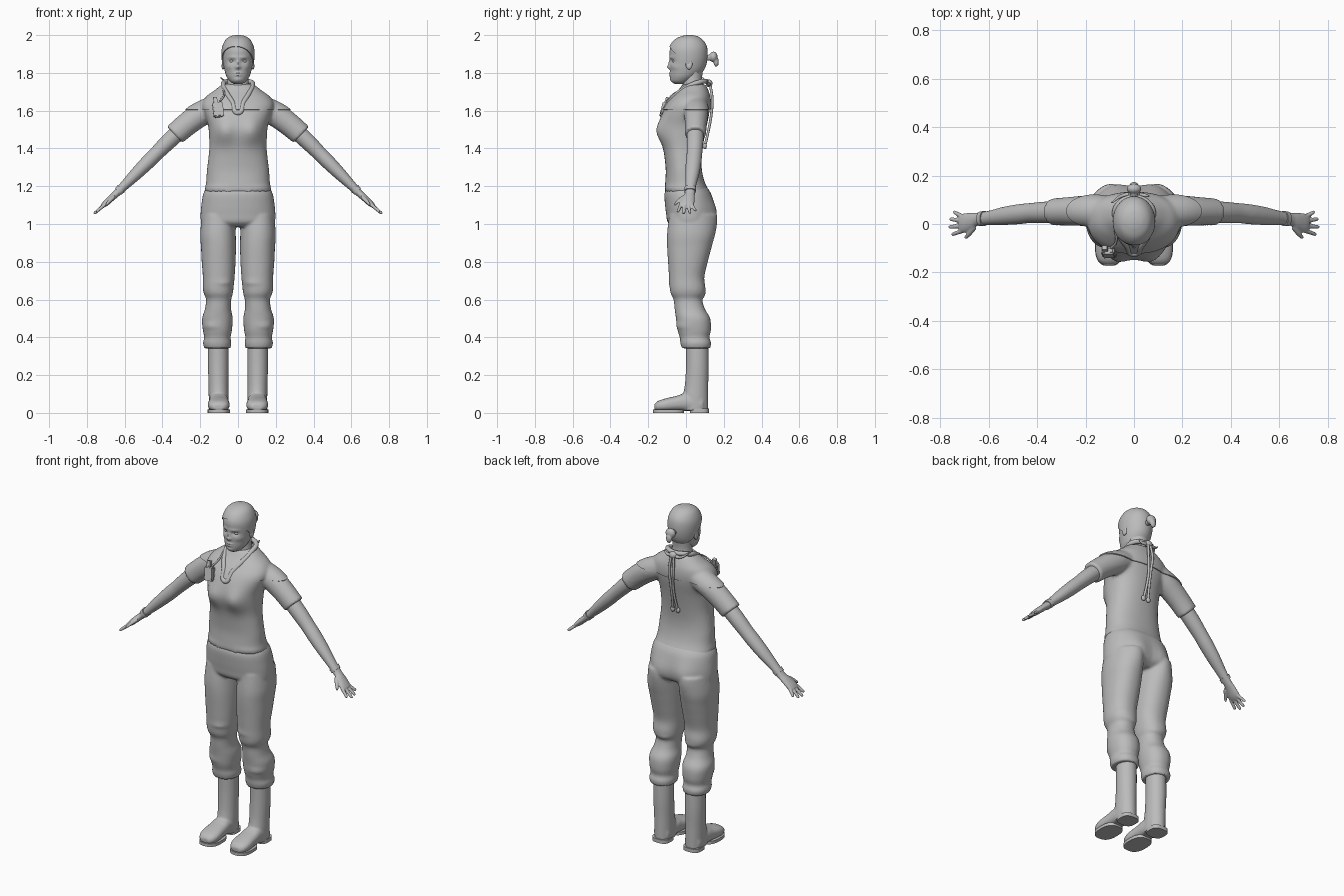
import bpy, bmesh, math
from mathutils import Vector, Matrix

if "Cube" in bpy.data.objects:
    bpy.data.objects.remove(bpy.data.objects["Cube"])

clay = bpy.data.materials.new("plain_grey")
clay.use_nodes = True
clay.diffuse_color = (0.5, 0.5, 0.5, 1)
clay.node_tree.nodes["Principled BSDF"].inputs["Base Color"].default_value = (0.5, 0.5, 0.5, 1)

X, Y, Z = Vector((1, 0, 0)), Vector((0, 1, 0)), Vector((0, 0, 1))
ARM_UP = Vector((0.69, 0, 0.72))


def loft(bm, rings, u=X, v=Y, segs=48, n=2.0, steps=4):
    """Skin smooth cross-sections (x, y, z, radius along u, radius along v)."""
    rows = [Vector(r) for r in rings]
    fine = []
    for i in range(len(rows) - 1):
        a, b, c, d = rows[max(i - 1, 0)], rows[i], rows[i + 1], rows[min(i + 2, len(rows) - 1)]
        for k in range(steps):
            t = k / steps
            fine.append(b + 0.5 * t * (c - a + t * (2 * a - 5 * b + 4 * c - d + t * (3 * (b - c) + d - a))))
    fine.append(rows[-1])
    loops = []
    for r in fine:
        loop = []
        for k in range(segs):
            ang = math.tau * k / segs
            cu, sv = math.cos(ang), math.sin(ang)
            p = Vector(r[:3]) + u * (math.copysign(abs(cu) ** (2 / n), cu) * r[3])
            loop.append(bm.verts.new(p + v * (math.copysign(abs(sv) ** (2 / n), sv) * r[4])))
        loops.append(loop)
    for a, b in zip(loops, loops[1:]):
        for k in range(segs):
            j = (k + 1) % segs
            bm.faces.new((a[k], a[j], b[j], b[k]))
    bm.faces.new(loops[0])
    bm.faces.new(loops[-1])


def upright(rows, s=1):
    """Turn (z, x0, x1, y0, y1) extents into ring data, on side s."""
    return [(s * (a + b) / 2, (c + d) / 2, z, (b - a) / 2, (d - c) / 2) for z, a, b, c, d in rows]


def centred(rows):
    return upright([(z, -w, w, f, b) for z, w, f, b in rows])


def ellipsoid(bm, c, r):
    m = Matrix.Translation(c) @ Matrix.Diagonal((*r, 1))
    bmesh.ops.create_uvsphere(bm, u_segments=24, v_segments=16, radius=1, matrix=m)


def bump(bm, c, r, push):
    for v in bm.verts:
        d = sum(((v.co[i] - c[i]) / r[i]) ** 2 for i in range(3))
        if d < 9:
            v.co += Vector(push) * math.exp(-d)


def finish(name, bm, voxel=0, smooth=0, thick=0):
    bmesh.ops.recalc_face_normals(bm, faces=bm.faces)
    mesh = bpy.data.meshes.new(name)
    bm.to_mesh(mesh)
    bm.free()
    ob = bpy.data.objects.new(name, mesh)
    bpy.context.scene.collection.objects.link(ob)
    if voxel:
        mod = ob.modifiers.new("blend", "REMESH")
        mod.mode, mod.voxel_size = "VOXEL", voxel
    if smooth:
        mod = ob.modifiers.new("soften", "SMOOTH")
        mod.factor, mod.iterations = 0.5, smooth
    if thick:
        mod = ob.modifiers.new("thickness", "SOLIDIFY")
        mod.thickness, mod.offset = thick, -1
    deps = bpy.context.evaluated_depsgraph_get()
    ob.data = bpy.data.meshes.new_from_object(ob.evaluated_get(deps))
    ob.modifiers.clear()
    ob.data.materials.clear()
    ob.data.materials.append(clay)
    bpy.ops.object.select_all(action="DESELECT")
    ob.select_set(True)
    bpy.context.view_layer.objects.active = ob
    bpy.ops.object.shade_smooth_by_angle(angle=math.radians(45))
    return ob


def cord(name, pts, depth, cyclic=False, taper=1.0):
    cu = bpy.data.curves.new(name, "CURVE")
    cu.dimensions, cu.bevel_depth, cu.use_fill_caps = "3D", depth, True
    sp = cu.splines.new("BEZIER")
    sp.bezier_points.add(len(pts) - 1)
    sp.use_cyclic_u = cyclic
    for i, (bp, p) in enumerate(zip(sp.bezier_points, pts)):
        bp.co, bp.handle_left_type, bp.handle_right_type = p, "AUTO", "AUTO"
        bp.radius = 1 + (taper - 1) * i / (len(pts) - 1)
    cu.materials.append(clay)
    bpy.context.scene.collection.objects.link(bpy.data.objects.new(name, cu))


# Shirt with short sleeves
bm = bmesh.new()
loft(bm, centred([(1.17, .178, -.113, .125), (1.22, .169, -.11, .1), (1.28, .165, -.107, .085),
                  (1.34, .158, -.112, .082), (1.4, .152, -.12, .088), (1.46, .153, -.13, .098),
                  (1.52, .158, -.135, .11), (1.58, .175, -.126, .122), (1.63, .185, -.102, .127),
                  (1.67, .165, -.068, .124), (1.7, .125, -.04, .115), (1.735, .08, -.015, .1)]), n=2.3)
for s in (1, -1):
    loft(bm, [(s * .1, .05, 1.63, .06, .06), (s * .17, .054, 1.595, .064, .065), (s * .22, .054, 1.565, .062, .065),
              (s * .28, .052, 1.52, .058, .062), (s * .335, .05, 1.472, .056, .06)],
         u=Y, v=Vector((s * ARM_UP.x, 0, ARM_UP.z)))
    bump(bm, (s * .075, -.13, 1.49), (.06, .1, .065), (0, -.032, 0))
    bump(bm, (s * .13, -.1, 1.19), (.08, .1, .012), (s * .004, -.005, 0))
shirt = finish("shirt", bm, .009, 5)

# Shoulder yoke, a raised layer over the shirt
bm = bmesh.new()
bm.from_mesh(shirt.data)
bm.normal_update()
for v in bm.verts:
    v.co += v.normal * .006
bmesh.ops.bisect_plane(bm, geom=bm.verts[:] + bm.edges[:] + bm.faces[:], plane_co=(0, 0, 1.607),
                       plane_no=Z, clear_inner=True)
finish("shoulder_yoke", bm, thick=.008)

# Trousers gathered at the knees and over the boots
bm = bmesh.new()
loft(bm, centred([(1.195, .165, -.1, .11), (1.16, .184, -.114, .13), (1.1, .194, -.111, .14),
                  (1.05, .198, -.105, .14), (1.01, .195, -.098, .13), (.985, .17, -.07, .1)]), n=2.3)
for s in (1, -1):
    loft(bm, upright([(1.05, .015, .19, -.09, .135), (.95, .012, .2, -.1, .145), (.88, .011, .196, -.1, .135),
                      (.8, .013, .192, -.095, .115), (.72, .018, .186, -.09, .097), (.66, .024, .186, -.086, .103),
                      (.63, .028, .18, -.08, .1), (.6, .036, .169, -.066, .087), (.55, .037, .175, -.06, .1),
                      (.5, .028, .19, -.053, .128), (.44, .032, .186, -.045, .132), (.4, .039, .179, -.033, .124),
                      (.37, .035, .185, -.03, .133), (.342, .04, .178, -.022, .128)], s), n=2.2)
    bump(bm, (s * .085, .13, 1.04), (.075, .12, .09), (0, .03, 0))
    bump(bm, (s * .06, -.07, .69), (.05, .06, .012), (0, -.007, 0))
    bump(bm, (s * .15, -.05, .46), (.05, .08, .012), (s * .005, -.006, 0))
    bump(bm, (s * .08, .12, .62), (.05, .06, .012), (0, .008, 0))
finish("trousers", bm, .008, 3)

for s, side in ((1, "left"), (-1, "right")):
    # Boot with separate sole and heel
    bm = bmesh.new()
    loft(bm, upright([(.37, .05, .158, 0, .118), (.25, .05, .159, 0, .12), (.15, .051, .156, -.006, .118),
                      (.08, .05, .155, -.018, .118), (.012, .05, .153, -.02, .118)], s))
    loft(bm, [(s * .103, .09, .045, .05, .035), (s * .102, 0, .056, .052, .046), (s * .102, -.05, .05, .054, .04),
              (s * .102, -.11, .042, .058, .034), (s * .102, -.15, .036, .048, .026), (s * .102, -.168, .03, .028, .015)],
         v=Z, n=2.5)
    finish(side + "_boot", bm, .007, 4)
    bm = bmesh.new()
    loft(bm, upright([(0, .043, .161, -.174, -.01), (.018, .043, .161, -.174, -.01)], s), n=2.6, steps=1)
    loft(bm, upright([(0, .05, .155, .02, .122), (.022, .05, .155, .02, .122)], s), n=3, steps=1)
    finish(side + "_boot_sole", bm)

    # Arm and open hand
    bm = bmesh.new()
    up = Vector((s * ARM_UP.x, 0, ARM_UP.z))
    loft(bm, [(s * x, y, z, a, b) for x, y, z, a, b in (
        (.3, .05, 1.5, .045, .045), (.37, .048, 1.435, .044, .043), (.43, .045, 1.375, .041, .039),
        (.48, .04, 1.325, .041, .038), (.54, .033, 1.265, .037, .033), (.6, .025, 1.205, .029, .025),
        (.645, .02, 1.16, .027, .019), (.67, .012, 1.138, .034, .018), (.7, .004, 1.11, .04, .016),
        (.718, .003, 1.094, .036, .011))], u=Y, v=up)
    for y0, y1, reach in ((-.027, -.042, .042), (-.008, -.012, .053), (.012, .02, .05), (.03, .048, .036)):
        loft(bm, [(s * (.705 + reach * t), y0 + (y1 - y0) * t, 1.103 - reach * .85 * t, r, r)
                  for t, r in ((0, .01), (.6, .009), (1, .008), (1.1, .004))], u=Y, v=up, segs=16)
    loft(bm, [(s * .66, -.012, 1.142, .014, .013), (s * .68, -.04, 1.122, .011, .011),
              (s * .697, -.06, 1.103, .007, .008)], u=Vector((s * .8, .5, 0)), v=Z, segs=16)
    finish(side + "_arm", bm, .0045, 2)
    bm = bmesh.new()
    loft(bm, [(s * .618, .023, 1.188, .031, .026), (s * .634, .021, 1.172, .03, .024)], u=Y, v=up, n=2.4, steps=1)
    finish(side + "_wristband", bm)

# Neck and head
bm = bmesh.new()
loft(bm, centred([(1.68, .07, -.045, .09), (1.73, .06, -.02, .09), (1.77, .055, -.015, .085), (1.82, .055, -.01, .09)]))
finish("neck", bm)
HEAD = centred([(1.742, .022, -.06, 0), (1.755, .042, -.077, .025), (1.78, .06, -.083, .06), (1.81, .07, -.084, .085),
                (1.84, .076, -.085, .1), (1.88, .081, -.086, .108), (1.92, .081, -.086, .108),
                (1.95, .073, -.075, .1), (1.975, .058, -.052, .08), (1.989, .036, -.02, .056), (1.994, .012, .005, .03)])
bm = bmesh.new()
loft(bm, HEAD, segs=96, steps=8)
bump(bm, (0, -.09, 1.85), (.009, .05, .018), (0, -.008, 0))
bump(bm, (0, -.09, 1.83), (.013, .05, .01), (0, -.014, 0))
bump(bm, (0, -.085, 1.799), (.02, .05, .005), (0, -.006, 0))
bump(bm, (0, -.085, 1.787), (.017, .05, .005), (0, -.006, 0))
bump(bm, (0, -.08, 1.764), (.02, .05, .012), (0, -.004, 0))
for s in (1, -1):
    bump(bm, (s * .032, -.08, 1.862), (.018, .05, .011), (0, .01, 0))
    bump(bm, (s * .03, -.08, 1.882), (.024, .05, .008), (0, -.004, 0))
    bump(bm, (s * .048, -.06, 1.832), (.02, .05, .015), (s * .002, -.003, 0))
finish("head", bm)
for s, side in ((1, "left"), (-1, "right")):
    bm = bmesh.new()
    ellipsoid(bm, (s * .032, -.06, 1.862), (.014, .012, .009))
    finish(side + "_eye", bm)
    bm = bmesh.new()
    ellipsoid(bm, (s * .079, .016, 1.848), (.01, .018, .03))
    bump(bm, (s * .09, .014, 1.852), (.012, .01, .015), (-s * .007, 0, 0))
    finish(side + "_ear", bm)

# Swept-back hair and bun
bm = bmesh.new()
loft(bm, HEAD, segs=96, steps=8)
bmesh.ops.recalc_face_normals(bm, faces=bm.faces)
bm.normal_update()
for v in bm.verts:
    v.co += v.normal * .006
bmesh.ops.bisect_plane(bm, geom=bm.verts[:] + bm.edges[:] + bm.faces[:], plane_co=(0, 0, 1.862),
                       plane_no=(.16, .9, 1), clear_inner=True)
finish("hair", bm, thick=.008)
bm = bmesh.new()
ellipsoid(bm, (0, .12, 1.88), (.016, .03, .016))
ellipsoid(bm, (0, .145, 1.885), (.03, .022, .028))
ellipsoid(bm, (0, .16, 1.858), (.018, .014, .026))
finish("hair_bun", bm, .005, 2)

# Rolled neckerchief, V in front, knotted behind
half = [(.068, .075, 1.752), (.076, .02, 1.732), (.058, -.045, 1.69), (.03, -.088, 1.645)]
cord("neckerchief", [(0, .108, 1.755)] + half + [(0, -.122, 1.588)] + [(-x, y, z) for x, y, z in half[::-1]], .013, True)
bm = bmesh.new()
ellipsoid(bm, (0, .122, 1.745), (.024, .018, .02))
finish("neckerchief_knot", bm)
for s, tip in ((-1, (-.092, .088, 1.775)), (1, (.062, .115, 1.758))):
    cord("neckerchief_tail", [(0, .122, 1.745), (s * .045, .118, 1.742), tip], .012, taper=.25)

# Hanging lanyard down the back
for s in (1, -1):
    cord("lanyard", [(s * .008, .128, 1.74), (s * .014, .139, 1.66), (s * .008, .134, 1.58),
                     (s * .008, .12, 1.5), (s * .014, .102, 1.42)], .007)
    bm = bmesh.new()
    ellipsoid(bm, (s * .017, .1, 1.412), (.013, .01, .016))
    finish("lanyard_end", bm)

# Chest radio
bm = bmesh.new()
tilt = Matrix.Translation((-.105, -.118, 1.605)) @ Matrix.Rotation(-.25, 4, "X") @ Matrix.Rotation(-.12, 4, "Y")
bmesh.ops.create_cube(bm, size=1, matrix=tilt @ Matrix.Diagonal((.056, .03, .08, 1)))
bmesh.ops.bevel(bm, geom=bm.edges[:], offset=.006, segments=2, affect="EDGES")
bmesh.ops.create_cube(bm, size=1, matrix=tilt @ Matrix.Translation((-.008, .004, .05)) @ Matrix.Diagonal((.02, .018, .04, 1)))
finish("chest_radio", bm)
cord("radio_cord", [(-.095, -.1, 1.65), (-.075, -.075, 1.68), (-.078, -.02, 1.715)], .005)
